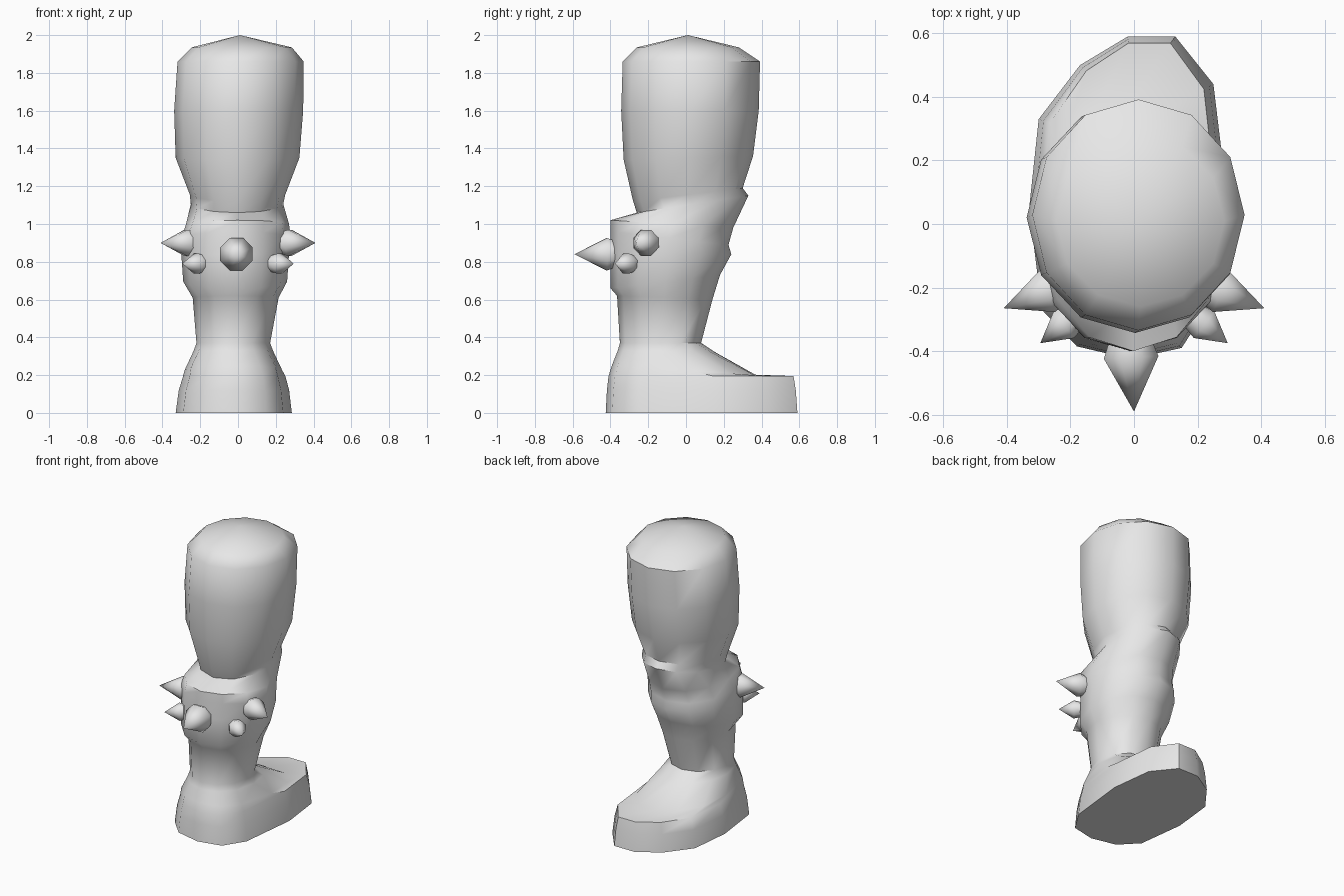
import bpy, bmesh
from math import sin, cos, pi, radians
from mathutils import Vector

cube = bpy.data.objects.get("Cube")
if cube:
    bpy.data.objects.remove(cube, do_unlink=True)

SIDES = 12
grey = bpy.data.materials.new("plain grey")
grey.use_nodes = True
grey.diffuse_color = (0.8, 0.8, 0.8, 1)
grey.node_tree.nodes["Principled BSDF"].inputs["Base Color"].default_value = (0.8, 0.8, 0.8, 1)


def finish(name, bm, angle):
    bmesh.ops.recalc_face_normals(bm, faces=bm.faces)
    mesh = bpy.data.meshes.new(name)
    bm.to_mesh(mesh)
    bm.free()
    mesh.materials.append(grey)
    obj = bpy.data.objects.new(name, mesh)
    bpy.context.collection.objects.link(obj)
    bpy.ops.object.select_all(action='DESELECT')
    obj.select_set(True)
    bpy.context.view_layer.objects.active = obj
    bpy.ops.object.shade_smooth_by_angle(angle=radians(angle))


def oval(x0, x1, y0, y1):
    return [Vector(((x0 + x1) / 2 + (x1 - x0) / 2 * cos(2 * pi * i / SIDES),
                    (y0 + y1) / 2 + (y1 - y0) / 2 * sin(2 * pi * i / SIDES), 0))
            for i in range(SIDES)]


def tilt(points, z_front, z_back):
    lo, hi = min(p.y for p in points), max(p.y for p in points)
    return [Vector((p.x, p.y, z_front + (z_back - z_front) * (p.y - lo) / (hi - lo)))
            for p in points]


# Foot: sole outline blending up into the ankle oval
sole = [Vector((x, y, 0)) for x, y in (
    (.285, .15), (.25, .44), (.13, .59), (-.02, .59), (-.17, .5), (-.3, .33),
    (-.33, .05), (-.29, -.27), (-.18, -.385), (-.01, -.425), (.15, -.39), (.24, -.25))]
ankle = oval(-.22, .17, -.35, .08)
rings = [tilt(sole, 0, 0)]
for sx, sy, z in ((.95, .985, .12), (.88, .965, .195)):
    rings.append(tilt([Vector((p.x * sx, p.y * sy, 0)) for p in sole], z, z))
for t, z_front, z_back in ((.43, .25, .2), (.85, .33, .32), (1, .37, .37)):
    rings.append(tilt([a.lerp(b, t) for a, b in zip(sole, ankle)], z_front, z_back))

# Leg: x range, y range, front height, back height
for x0, x1, y0, y1, z_front, z_back in (
        (-.24, .215, -.365, .14, .62, .6),
        (-.29, .26, -.4, .18, .66, .73),
        (-.3, .27, -.4, .24, .84, .84),
        (-.3, .28, -.4, .225, .96, .89),
        (-.275, .27, -.4, .25, 1.02, .98),
        (-.25, .24, -.26, .33, 1.06, 1.15),
        (-.255, .25, -.28, .3, 1.12, 1.19),
        (-.33, .325, -.33, .355, 1.34, 1.36),
        (-.338, .345, -.343, .385, 1.6, 1.6),
        (-.32, .348, -.335, .392, 1.86, 1.86),
        (-.245, .285, -.26, .28, 1.935, 1.935)):
    rings.append(tilt(oval(x0, x1, y0, y1), z_front, z_back))

bm = bmesh.new()
loops = [[bm.verts.new(p) for p in ring] for ring in rings]
for low, high in zip(loops, loops[1:]):
    for i in range(SIDES):
        j = (i + 1) % SIDES
        bm.faces.new((low[i], low[j], high[j], high[i]))
bm.faces.new(loops[0])
apex = bm.verts.new((.01, .01, 2))
for i in range(SIDES):
    bm.faces.new((loops[-1][i], loops[-1][(i + 1) % SIDES], apex))
finish("booted_leg", bm, 50)


# Spikes on the knee pad
def spike(name, base, tip, radius):
    base, tip = Vector(base), Vector(tip)
    axis = tip - base
    turn = axis.to_track_quat('Z', 'Y')
    bm = bmesh.new()
    rows = []
    for depth, r in ((-.04, radius * .75), (.02, radius)):
        rows.append([bm.verts.new(base + turn @ Vector((
            r * cos(2 * pi * (i + .5) / 8), r * sin(2 * pi * (i + .5) / 8), depth)))
            for i in range(8)])
    point = bm.verts.new(tip)
    bm.faces.new(rows[0])
    for i in range(8):
        j = (i + 1) % 8
        bm.faces.new((rows[0][i], rows[0][j], rows[1][j], rows[1][i]))
        bm.faces.new((rows[1][i], rows[1][j], point))
    finish(name, bm, 50)


spike("centre_spike", (-.01, -.4, .84), (0, -.59, .84), .093)
for side, s in (("left", 1), ("right", -1)):
    spike(side + "_upper_spike", (s * .255, -.205, .9), (s * .41, -.265, .9), .075)
    spike(side + "_lower_spike", (s * .205, -.305, .79), (s * .295, -.375, .79), .057)
